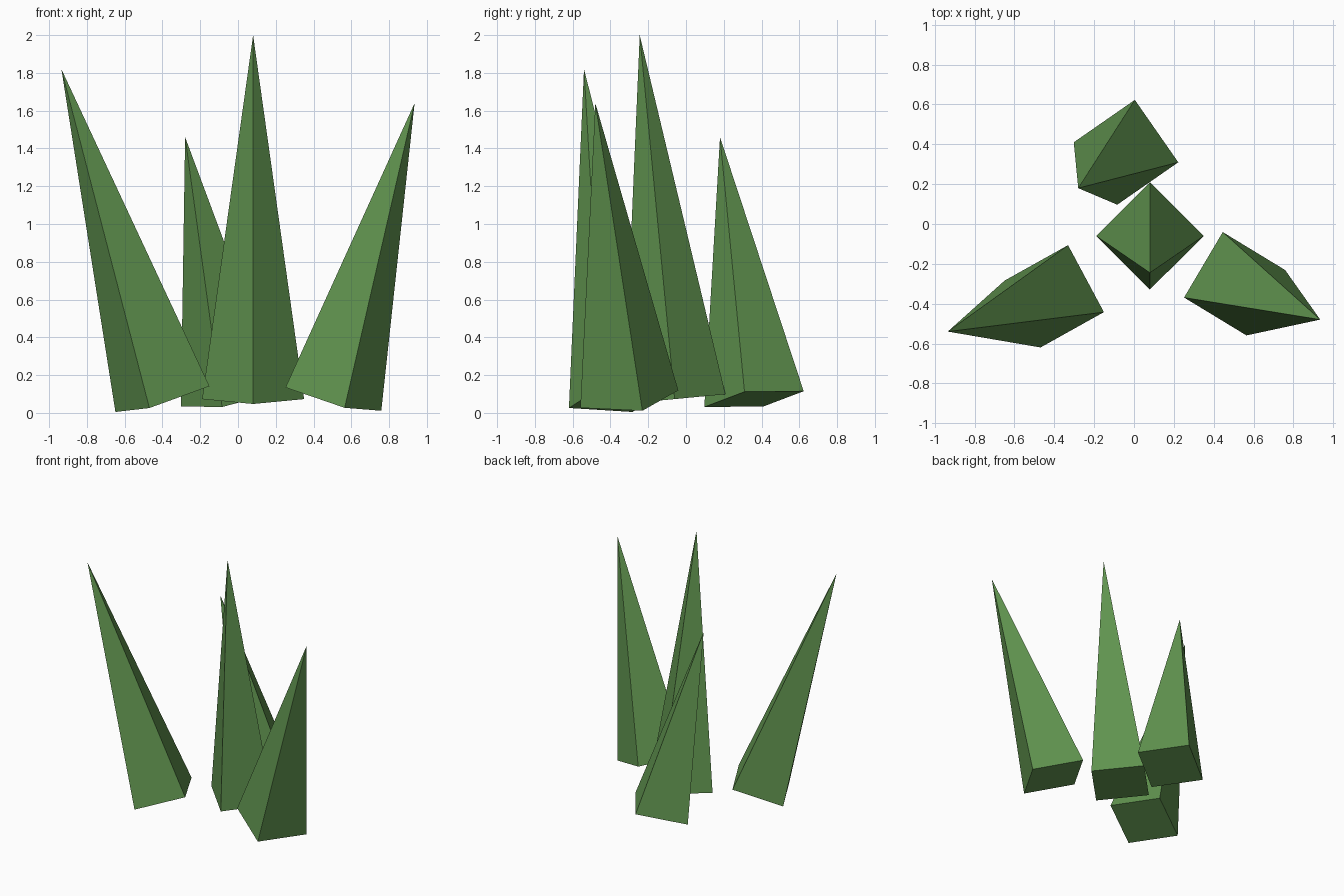
import bpy, bmesh
from mathutils import Vector, Matrix

if "Cube" in bpy.data.objects:
    bpy.data.objects.remove(bpy.data.objects["Cube"])

green = bpy.data.materials.new("leaf_green")
green.diffuse_color = (0.12, 0.3, 0.08, 1)
green.use_nodes = True
green.node_tree.nodes["Principled BSDF"].inputs["Base Color"].default_value = green.diffuse_color

RADIUS = 0.27


def spike(name, base, tip, corner):
    """Closed four-sided cone from base centre to tip, one corner facing `corner`."""
    base, tip = Vector(base), Vector(tip)
    axis = tip - base
    z = axis.normalized()
    x = Vector(corner)
    x = (x - z * x.dot(z)).normalized()
    y = z.cross(x)
    frame = Matrix((x, y, z)).transposed().to_4x4()
    frame.translation = (base + tip) / 2
    bm = bmesh.new()
    bmesh.ops.create_cone(bm, cap_ends=True, segments=4, radius1=RADIUS,
                          radius2=0, depth=axis.length)
    # spin so that the first corner lies on the local x axis
    first = min(bm.verts, key=lambda v: v.co.z).co
    spin = Vector((first.x, first.y)).angle_signed(Vector((1, 0)))
    bm.transform(frame @ Matrix.Rotation(-spin, 4, 'Z'))
    bmesh.ops.remove_doubles(bm, verts=bm.verts, dist=1e-4)
    bmesh.ops.recalc_face_normals(bm, faces=bm.faces)
    mesh = bpy.data.meshes.new(name)
    bm.to_mesh(mesh)
    bm.free()
    mesh.materials.append(green)
    bpy.context.collection.objects.link(bpy.data.objects.new(name, mesh))


# four grass blades leaning outwards
spike("left_blade", (-0.40, -0.363, 0.073), (-0.935, -0.54, 1.82), (-0.25, 0.08, -0.07))
spike("middle_blade", (0.08, -0.06, 0.073), (0.08, -0.245, 2.0), (1, 0, 0))
spike("right_blade", (0.505, -0.30, 0.073), (0.935, -0.48, 1.64), (-0.255, -0.07, 0.065))
spike("back_blade", (-0.04, 0.36, 0.073), (-0.28, 0.18, 1.46), (-0.26, 0.05, -0.04))
